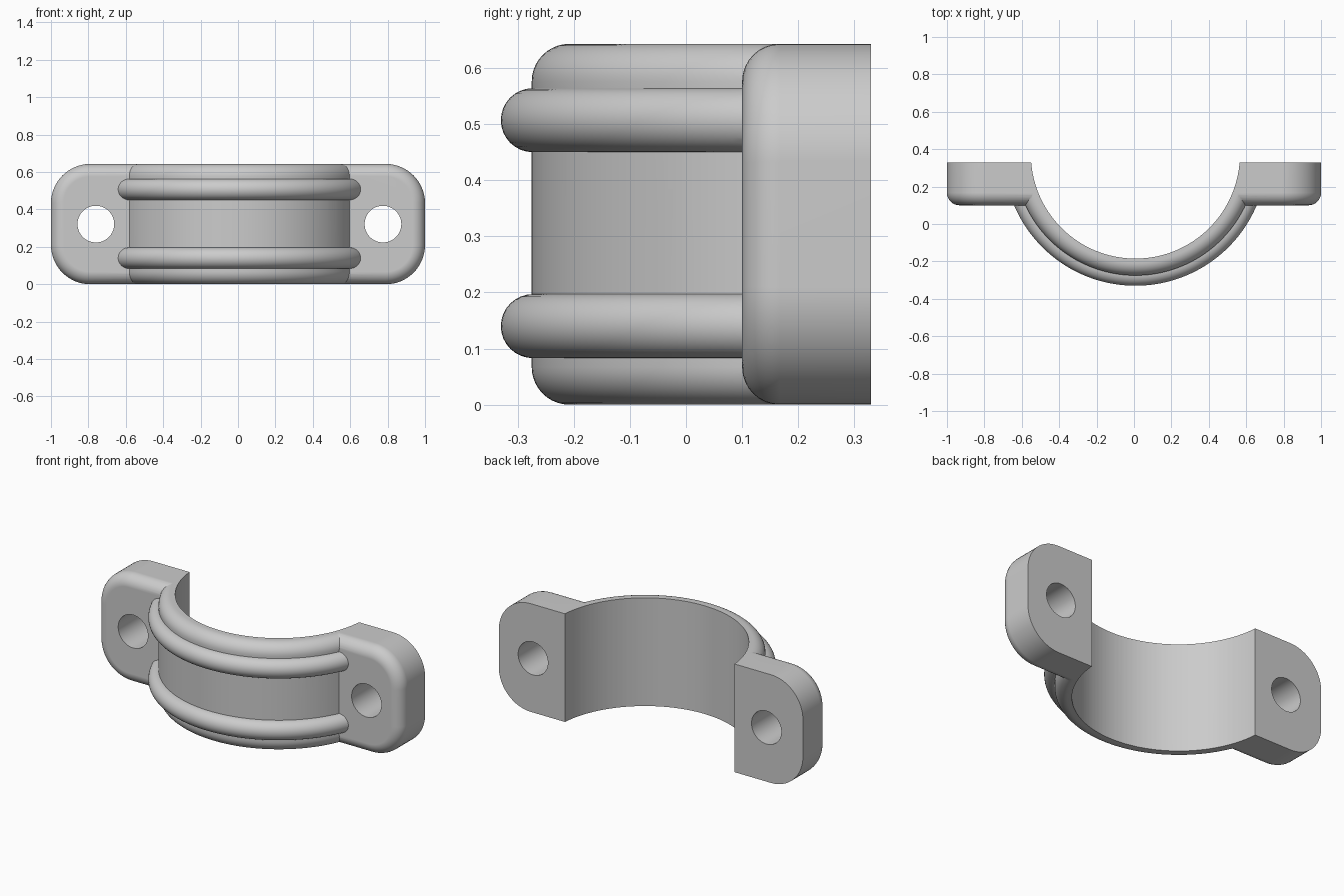
import bpy, bmesh
from math import cos, sin, pi, asin, radians

if "Cube" in bpy.data.objects:
    bpy.data.objects.remove(bpy.data.objects["Cube"])

HEIGHT = 0.643
BACK, TAB_FRONT = 0.33, 0.1
CX, CY = 0.0075, 0.374          # axis of the half ring
BORE, OUTER, RIB = 0.559, 0.649, 0.057
FILLET, CORNER = 0.067, 0.21

grey = bpy.data.materials.new("plain grey")
grey.diffuse_color = (0.6, 0.6, 0.6, 1)
grey.use_nodes = True
grey.node_tree.nodes["Principled BSDF"].inputs["Base Color"].default_value = (0.6, 0.6, 0.6, 1)


def arc(u, v, r, start, end, steps):
    """Points along a circular arc, angles in degrees."""
    angles = [radians(start + (end - start) * i / steps) for i in range(steps + 1)]
    return [(u + r * cos(a), v + r * sin(a)) for a in angles]


def make_object(name, bm):
    bmesh.ops.recalc_face_normals(bm, faces=bm.faces)
    mesh = bpy.data.meshes.new(name)
    bm.to_mesh(mesh)
    bm.free()
    mesh.materials.append(grey)
    obj = bpy.data.objects.new(name, mesh)
    bpy.context.collection.objects.link(obj)
    return obj


def sweep(name, profile, steps=96):
    """Sweep a closed (radius, z) profile round the front, ending inside the tabs."""
    end = asin((CY - 0.2) / OUTER)
    bm = bmesh.new()
    rings = []
    for i in range(steps + 1):
        a = pi + end + (pi - 2 * end) * i / steps
        rings.append([bm.verts.new((CX + r * cos(a), CY + r * sin(a), z)) for r, z in profile])
    n = len(profile)
    for a, b in zip(rings, rings[1:]):
        for j in range(n):
            k = (j + 1) % n
            bm.faces.new((a[j], a[k], b[k], b[j]))
    bm.faces.new(rings[0])
    bm.faces.new(rings[-1])
    return make_object(name, bm)


def cylinder(name, radius, location, rotation=(0, 0, 0)):
    bpy.ops.mesh.primitive_cylinder_add(vertices=128, radius=radius, depth=2,
                                        location=location, rotation=rotation)
    obj = bpy.context.object
    obj.name = name
    obj.data.materials.append(grey)
    return obj


def combine(target, other, operation):
    mod = target.modifiers.new(operation.lower(), 'BOOLEAN')
    mod.operation = operation
    mod.solver = 'EXACT'
    mod.object = other
    bpy.ops.object.select_all(action='DESELECT')
    target.select_set(True)
    bpy.context.view_layer.objects.active = target
    bpy.ops.object.modifier_apply(modifier=mod.name)
    bpy.data.objects.remove(other)


# Mounting tabs: one rounded slab with filleted front edges, later split by the bore
outline = []
for sx, sz, start in ((1, 1, 0), (-1, 1, 90), (-1, -1, 180), (1, -1, 270)):
    u = sx * (1 - CORNER)
    v = HEIGHT / 2 + sz * (HEIGHT / 2 - CORNER)
    outline += arc(u, v, CORNER, start, start + 90, 16)
bm = bmesh.new()
back = bm.faces.new([bm.verts.new((x, BACK, z)) for x, z in outline])
extruded = bmesh.ops.extrude_face_region(bm, geom=[back], use_keep_orig=True)["geom"]
front_verts = [g for g in extruded if isinstance(g, bmesh.types.BMVert)]
for v in front_verts:
    v.co.y = TAB_FRONT
front_edges = [g for g in extruded if isinstance(g, bmesh.types.BMEdge)]
bmesh.ops.recalc_face_normals(bm, faces=bm.faces)
bmesh.ops.bevel(bm, geom=front_edges, offset=FILLET, offset_type='OFFSET',
                segments=8, profile=0.5, affect='EDGES', clamp_overlap=False)
clamp = make_object("pipe_clamp", bm)

# Half ring with rounded outer rims
edge = OUTER - FILLET
profile = [(0.52, 0)] + arc(edge, FILLET, FILLET, -90, 0, 10)
profile += arc(edge, HEIGHT - FILLET, FILLET, 0, 90, 10) + [(0.52, HEIGHT)]
combine(clamp, sweep("half_ring", profile), 'UNION')

# Two round reinforcing ribs
for z in (0.14, 0.507):
    combine(clamp, sweep("rib", arc(OUTER - 0.002, z, RIB, 0, 348.75, 31)), 'UNION')

# Bore and bolt holes
combine(clamp, cylinder("bore", BORE, (CX, CY, HEIGHT / 2)), 'DIFFERENCE')
for side in (-1, 1):
    hole = cylinder("bolt_hole", 0.098, (CX + side * 0.7675, 0, HEIGHT / 2), (pi / 2, 0, 0))
    combine(clamp, hole, 'DIFFERENCE')

# Smooth shading with sharp creases, flat faces kept flat
for poly in clamp.data.polygons:
    poly.material_index = 0
bpy.ops.object.select_all(action='DESELECT')
clamp.select_set(True)
bpy.context.view_layer.objects.active = clamp
bpy.ops.object.shade_smooth_by_angle(angle=radians(30))
weighted = clamp.modifiers.new("weighted_normals", 'WEIGHTED_NORMAL')
weighted.keep_sharp = True
